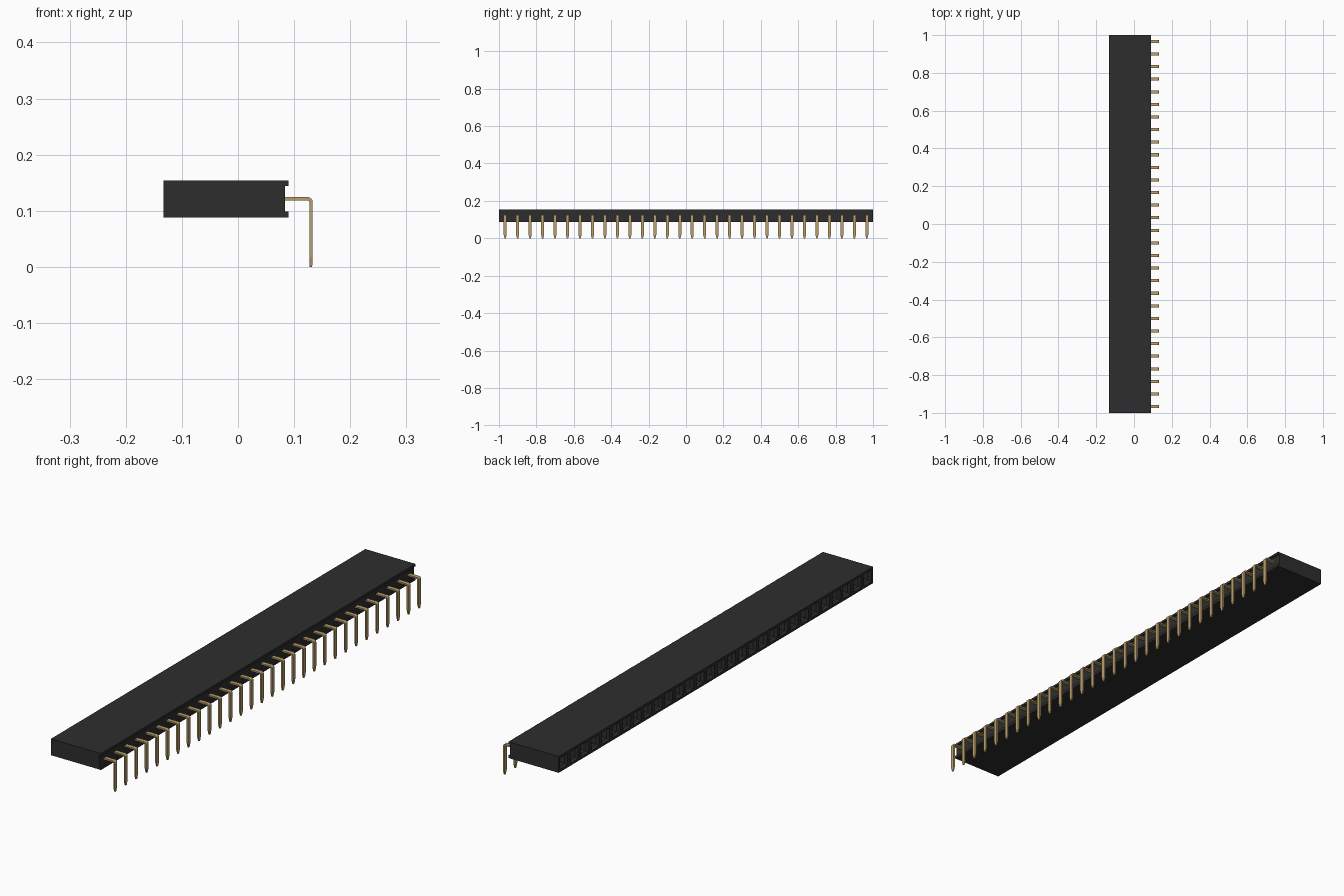
import bpy, bmesh, math
from mathutils import Vector

cube = bpy.data.objects.get("Cube")
if cube:
    bpy.data.objects.remove(cube, do_unlink=True)

COUNT = 30
PITCH = 2.0 / COUNT


def make_material(name, color, roughness):
    mat = bpy.data.materials.new(name)
    mat.use_nodes = True
    mat.diffuse_color = color
    bsdf = mat.node_tree.nodes["Principled BSDF"]
    bsdf.inputs["Base Color"].default_value = color
    bsdf.inputs["Roughness"].default_value = roughness
    return mat


def add_object(name, bm, mat):
    bmesh.ops.recalc_face_normals(bm, faces=bm.faces)
    mesh = bpy.data.meshes.new(name)
    bm.to_mesh(mesh)
    bm.free()
    mesh.materials.append(mat)
    obj = bpy.data.objects.new(name, mesh)
    bpy.context.collection.objects.link(obj)
    return obj


black = make_material("black plastic", (0.027, 0.027, 0.027, 1), 0.6)
gold = make_material("gold metal", (0.50, 0.35, 0.15, 1), 0.4)

# Housing: cross-section with a shallow channel on the pin side, one segment per pin
profile = [(-0.133, 0.088), (0.09, 0.088), (0.09, 0.099), (0.084, 0.099),
           (0.084, 0.144), (0.09, 0.144), (0.09, 0.154), (-0.133, 0.154)]
bm = bmesh.new()
rings = [[bm.verts.new((x, -1 + i * PITCH, z)) for x, z in profile]
         for i in range(COUNT + 1)]
for a, b in zip(rings, rings[1:]):
    for k in range(len(profile)):
        n = (k + 1) % len(profile)
        bm.faces.new((a[k], a[n], b[n], b[k]))
bm.faces.new(rings[0])
bm.faces.new(rings[-1])
bmesh.ops.recalc_face_normals(bm, faces=bm.faces)

# Sockets: funnel-shaped mouths leading into deep square holes
mouths = [f for f in bm.faces if f.normal.x < -0.9]
bmesh.ops.inset_individual(bm, faces=mouths, thickness=0.013)
bmesh.ops.inset_individual(bm, faces=mouths, thickness=0.010, depth=-0.010)
bmesh.ops.inset_individual(bm, faces=mouths, thickness=0.0001, depth=-0.15)
add_object("housing", bm, black)

# Pin: flat strip swept along a right-angle bend
HALF_T, HALF_W, BEND = 0.003, 0.008, 0.006
PIN_X, PIN_Z = 0.130, 0.1215
path = [(0.080, PIN_Z, 0.0, HALF_T, HALF_W)]            # x, z, heading, half sizes
for i in range(5):
    a = math.radians(90) * i / 4
    path.append((PIN_X - BEND + BEND * math.sin(a),
                 PIN_Z - BEND + BEND * math.cos(a), a, HALF_T, HALF_W))
path.append((PIN_X, 0.018, math.pi / 2, HALF_T, HALF_W))
path.append((PIN_X, 0.0, math.pi / 2, 0.0022, 0.0035))  # tapered tip

bm = bmesh.new()
rings = []
for x, z, a, t, w in path:
    out = Vector((math.sin(a), 0, math.cos(a)))         # outer side of the bend
    center = Vector((x, 0, z))
    rings.append([bm.verts.new(center + out * t * s + Vector((0, w * v, 0)))
                  for s, v in ((1, -1), (1, 1), (-1, 1), (-1, -1))])
for a, b in zip(rings, rings[1:]):
    for k in range(4):
        n = (k + 1) % 4
        bm.faces.new((a[k], a[n], b[n], b[k]))
bm.faces.new(rings[0])
bm.faces.new(rings[-1])
pin = add_object("pin_01", bm, gold)

# Repeat the pin along the housing, sharing one mesh
for i in range(COUNT):
    obj = pin
    if i:
        obj = bpy.data.objects.new(f"pin_{i + 1:02d}", pin.data)
        bpy.context.collection.objects.link(obj)
    obj.location.y = -1 + (i + 0.5) * PITCH
